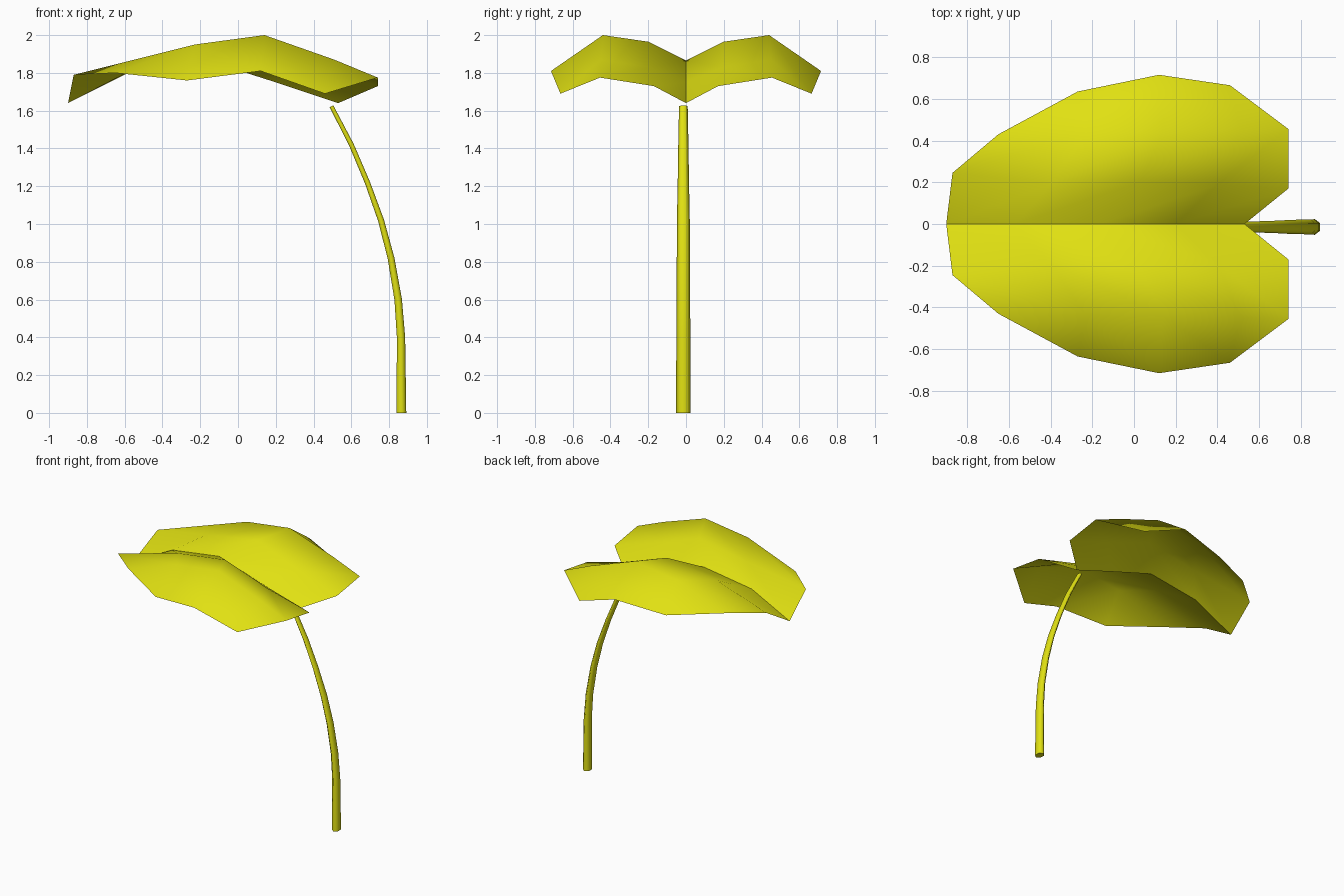
import bpy, bmesh, math
from mathutils import Vector

cube = bpy.data.objects.get("Cube")
if cube:
    bpy.data.objects.remove(cube, do_unlink=True)

# Single colour
yellow = bpy.data.materials.new("leaf_yellow")
yellow.use_nodes = True
yellow.diffuse_color = (0.75, 0.75, 0.006, 1)
yellow.node_tree.nodes["Principled BSDF"].inputs["Base Color"].default_value = yellow.diffuse_color


def add_object(name, bm):
    mesh = bpy.data.meshes.new(name)
    bm.to_mesh(mesh)
    bm.free()
    mesh.materials.append(yellow)
    obj = bpy.data.objects.new(name, mesh)
    bpy.context.collection.objects.link(obj)
    return obj


def bridge(bm, first, second):
    """Join two rows of vertices with faces, dropping shared corners."""
    for i in range(len(first) - 1):
        corners = [first[i], first[i + 1], second[i + 1], second[i]]
        bm.faces.new(list(dict.fromkeys(corners)))


# Leaf blade: midrib, inner row, crest and rim of one half, from tip to notch
midrib = [(-0.9, 0, 1.64), (-0.57, 0, 1.805), (-0.16, 0, 1.865), (0.2, 0, 1.75), (0.53, 0, 1.64)]
inner = [(-0.87, 0.245, 1.79), (-0.4, 0.19, 1.9), (0.03, 0.2, 1.965), (0.4, 0.19, 1.83), (0.74, 0.17, 1.73)]
crest = [(-0.65, 0.43, 1.8), (-0.23, 0.44, 1.95), (0.14, 0.44, 2.0), (0.51, 0.45, 1.87), (0.74, 0.455, 1.775)]
rim = [(-0.27, 0.635, 1.76), (0.12, 0.715, 1.81), (0.46, 0.665, 1.69)]

bm = bmesh.new()
rows = [[bm.verts.new(p) for p in row] for row in (midrib, inner, crest)]
rim_verts = [bm.verts.new(p) for p in rim]
rows.append([rows[2][0]] + rim_verts + [rows[2][-1]])
for a, b in zip(rows, rows[1:]):
    bridge(bm, a, b)
for face in bm.faces:
    face.smooth = True
leaf = add_object("leaf_blade", bm)
# Unmerged mirror keeps a sharp crease along the midrib
mirror = leaf.modifiers.new("other_half", 'MIRROR')
mirror.use_axis = (False, True, False)
mirror.use_mirror_merge = False

# Stem: tapering six-sided tube along a bent path; (x, z, half depth, half width)
path = [(0.865, 0, 0.026, 0.039), (0.863, 0.4, 0.022, 0.037), (0.848, 0.6, 0.02, 0.036),
        (0.81, 0.82, 0.018, 0.035), (0.757, 1.02, 0.016, 0.034), (0.685, 1.22, 0.014, 0.03),
        (0.6, 1.42, 0.013, 0.027), (0.495, 1.623, 0.011, 0.023)]
SIDES = 6
bm = bmesh.new()
rings = []
for i, (x, z, depth, width) in enumerate(path):
    before, after = path[max(i - 1, 0)], path[min(i + 1, len(path) - 1)]
    along = Vector((after[0] - before[0], 0, after[1] - before[1])).normalized()
    across = Vector((along.z, 0, -along.x)) if i else Vector((1, 0, 0))
    ring = []
    for k in range(SIDES):
        angle = math.tau * (k + 0.5) / SIDES
        offset = across * depth * math.cos(angle) * 1.15 + Vector((0, width * math.sin(angle), 0))
        ring.append(bm.verts.new(Vector((x, -0.014, z)) + offset))
    rings.append(ring)
for a, b in zip(rings, rings[1:]):
    bridge(bm, a + a[:1], b + b[:1])
for face in bm.faces:
    face.smooth = True
# Flat end caps
for ring in (rings[0], rings[-1]):
    cap = bm.faces.new(ring)
    for edge in cap.edges:
        edge.smooth = False
bmesh.ops.recalc_face_normals(bm, faces=bm.faces[:])
add_object("stem", bm)
